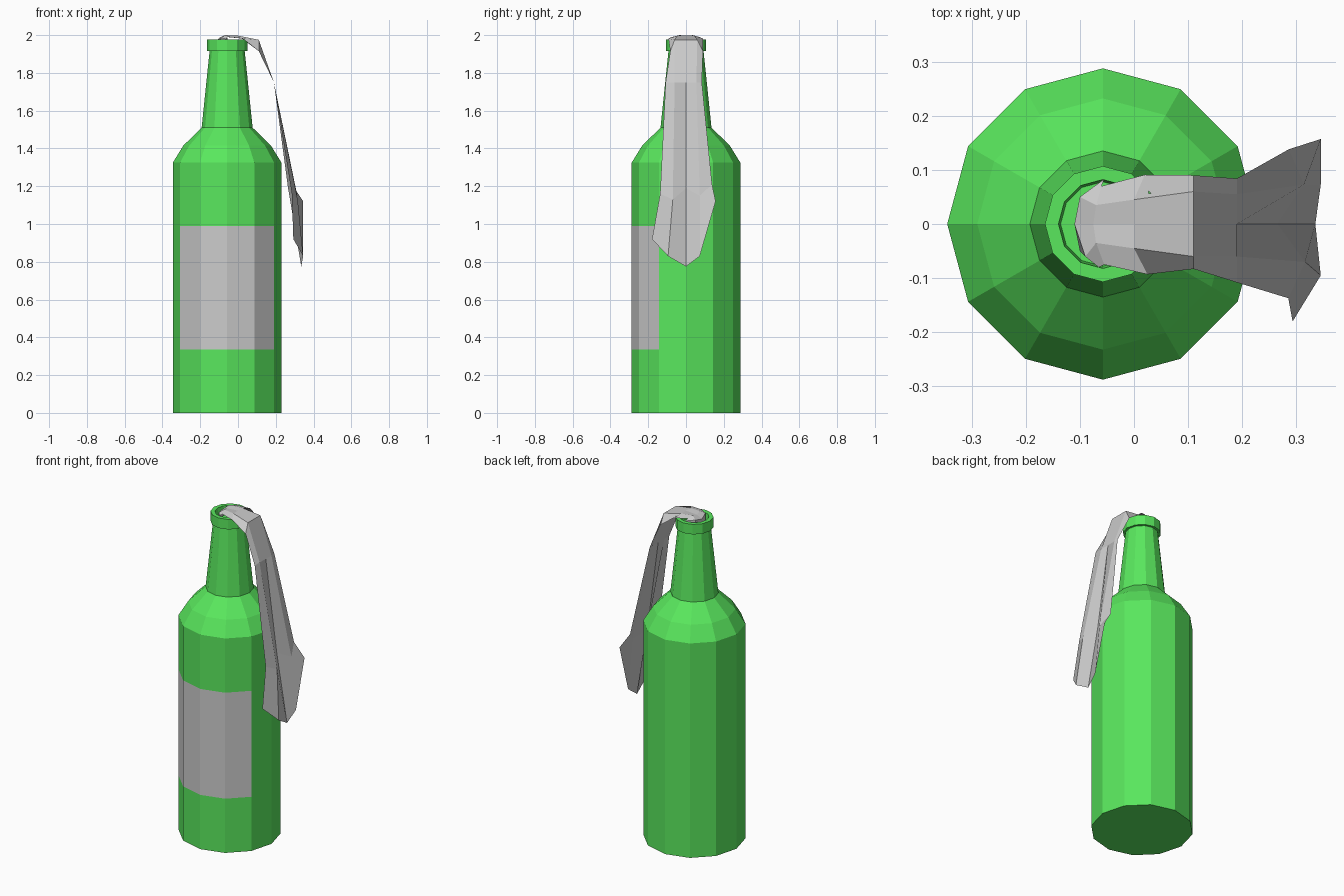
import bpy
from math import cos, sin, pi

CX = -0.0575   # bottle axis
SIDES = 12
green = bpy.data.materials.new("green_glass")
green.diffuse_color = (0.10, 0.80, 0.11, 1)


def make(name, verts, faces, mat=None):
    me = bpy.data.meshes.new(name)
    me.from_pydata(verts, [], faces)
    me.validate()
    ob = bpy.data.objects.new(name, me)
    bpy.context.collection.objects.link(ob)
    if mat:
        me.materials.append(mat)
    return ob


def ring(r, z):
    return [(CX + r * cos(2 * pi * i / SIDES), r * sin(2 * pi * i / SIDES), z)
            for i in range(SIDES)]


def lathe(name, profile, mat, skip=()):
    verts = [p for r, z in profile for p in ring(r, z)]
    faces = [list(range(SIDES))[::-1]]
    for k in range(len(profile) - 1):
        for i in range(SIDES):
            if (k, i) not in skip:
                j = (i + 1) % SIDES
                a, b = k * SIDES, (k + 1) * SIDES
                faces.append((a + i, a + j, b + j, b + i))
    top = (len(profile) - 1) * SIDES
    faces.append(list(range(top, top + SIDES)))
    return make(name, verts, faces, mat)


# Bottle: body, shoulder, neck, lip and recessed mouth, open where the label sits
LABEL = range(7, 11)
lathe("bottle", [(0.2875, 0), (0.2875, 0.335), (0.2875, 0.99), (0.2875, 1.325),
                 (0.232, 1.415), (0.135, 1.51), (0.093, 1.915), (0.107, 1.915),
                 (0.107, 1.977), (0.082, 1.977), (0.078, 1.93)],
      green, {(1, i) for i in LABEL})

# Label: fills the four front facets
low, high = ring(0.2875, 0.335), ring(0.2875, 0.99)
make("label", low[7:12] + high[7:12], [(i, i + 1, i + 6, i + 5) for i in range(4)])

# Rag: rows of five points running from the mouth down the right side
rows = [
    [(-0.08, -0.065, 1.94), (-0.10, -0.05, 1.94), (-0.10, 0, 1.94), (-0.10, 0.05, 1.94), (-0.08, 0.065, 1.94)],
    [(-0.065, -0.08, 1.98), (-0.09, -0.06, 1.985), (-0.11, 0, 1.975), (-0.10, 0.05, 1.985), (-0.055, 0.083, 1.98)],
    [(-0.055, -0.075, 1.99), (-0.07, -0.035, 2.0), (-0.075, 0, 1.992), (-0.07, 0.035, 2.0), (-0.06, 0.07, 1.99)],
    [(0.025, -0.093, 1.982), (0.0, -0.045, 1.997), (0.0, 0, 1.997), (0.0, 0.045, 1.997), (0.02, 0.091, 1.982)],
    [(0.11, -0.083, 1.915), (0.11, -0.06, 1.975), (0.11, 0, 1.975), (0.11, 0.06, 1.975), (0.11, 0.09, 1.915)],
    [(0.19, -0.108, 1.75), (0.19, -0.06, 1.75), (0.19, 0, 1.75), (0.19, 0.055, 1.75), (0.19, 0.084, 1.75)],
    [(0.285, -0.137, 1.16), (0.316, -0.07, 1.13), (0.265, 0, 1.19), (0.314, 0.073, 1.15), (0.286, 0.138, 1.21)],
    [(0.293, -0.18, 0.92), (0.345, -0.095, 0.83), (0.335, 0, 0.775), (0.345, 0.073, 0.83), (0.345, 0.157, 1.12)],
]
make("rag", [p for row in rows for p in row],
     [(k * 5 + i, k * 5 + i + 5, k * 5 + i + 6, k * 5 + i + 1)
      for k in range(len(rows) - 1) for i in range(4)])
